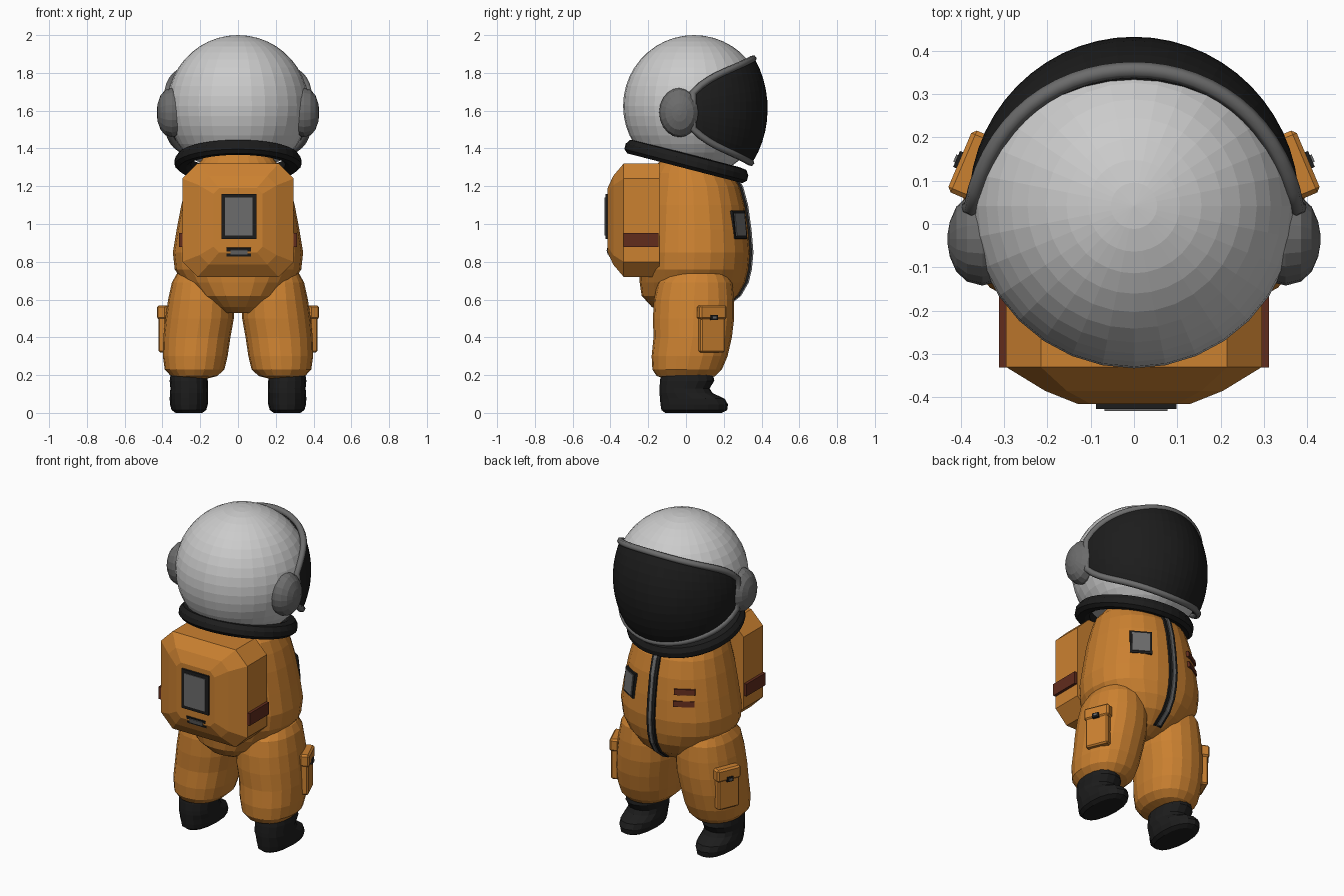
import bpy, bmesh
from math import sin, cos, pi, radians, sqrt, copysign
from mathutils import Vector, Matrix

if "Cube" in bpy.data.objects:
    bpy.data.objects.remove(bpy.data.objects["Cube"])


def mat(name, r, g, b):
    m = bpy.data.materials.new(name)
    m.diffuse_color = (r, g, b, 1)
    m.use_nodes = True
    m.node_tree.nodes["Principled BSDF"].inputs["Base Color"].default_value = m.diffuse_color
    return m


ORANGE = mat("orange_fabric", 0.60, 0.22, 0.03)
BLACK = mat("black_rubber", 0.012, 0.012, 0.012)
RED = mat("dark_red", 0.12, 0.025, 0.012)
GREY = mat("mid_grey", 0.15, 0.15, 0.15)
LIGHT = mat("light_grey", 0.55, 0.55, 0.55)


def finish(name, bm, material):
    bmesh.ops.recalc_face_normals(bm, faces=bm.faces)
    me = bpy.data.meshes.new(name)
    bm.to_mesh(me)
    bm.free()
    ob = bpy.data.objects.new(name, me)
    bpy.context.collection.objects.link(ob)
    me.materials.append(material)
    return ob


def loft(name, rings, material):
    """Skin a stack of equal-length closed rings and cap both ends."""
    bm = bmesh.new()
    vs = [[bm.verts.new(p) for p in r] for r in rings]
    n = len(vs[0])
    for a, b in zip(vs, vs[1:]):
        for i in range(n):
            j = (i + 1) % n
            bm.faces.new((a[i], a[j], b[j], b[i]))
    bm.faces.new(vs[0])
    bm.faces.new(vs[-1])
    return finish(name, bm, material)


def oval(z, x0, x1, y0, y1, n=24, p=2.2):
    """Superellipse ring filling the given x and y range at height z."""
    def f(c):
        return copysign(abs(c) ** (2 / p), c) if abs(c) > 1e-6 else 0
    cx, cy, rx, ry = (x0 + x1) / 2, (y0 + y1) / 2, (x1 - x0) / 2, (y1 - y0) / 2
    return [(cx + rx * f(cos(2 * pi * i / n)), cy + ry * f(sin(2 * pi * i / n)), z) for i in range(n)]


def plate(name, loc, size, material, yaw=0, tilt=0, bevel=0):
    """Box with its face along local y, yawed about z and tilted about x."""
    bm = bmesh.new()
    bmesh.ops.create_cube(bm, size=1, matrix=Matrix.Diagonal((*size, 1)))
    if bevel:
        bmesh.ops.bevel(bm, geom=bm.edges[:], offset=bevel, segments=1, affect='EDGES')
    m = Matrix.Translation(loc) @ Matrix.Rotation(radians(yaw), 4, 'Z') @ Matrix.Rotation(radians(tilt), 4, 'X')
    bm.transform(m)
    return finish(name, bm, material)


# Torso: z, half width, back y, front y
torso = [(1.38, .16, -.10, .12), (1.33, .20, -.14, .16), (1.27, .25, -.19, .24),
         (1.20, .275, -.21, .285), (1.10, .30, -.23, .312), (0.97, .325, -.24, .33),
         (0.85, .345, -.25, .34), (0.76, .335, -.25, .332), (0.69, .29, -.245, .315),
         (0.62, .225, -.235, .275), (0.56, .14, -.18, .20), (0.53, .10, -.12, .13)]
loft("torso", [oval(z, -w, w, a, b) for z, w, a, b in torso], ORANGE)

# Zip strip following the belly, with a grey centre line
for name, w, d, m in (("zip_strip", .026, .010, BLACK), ("zip_line", .010, .017, GREY)):
    loft(name, [[(-w, f - .03, z), (w, f - .03, z), (w, f + d, z), (-w, f + d, z)]
                for z, _, _, f in torso[2:11]], m)

# Helmet: sphere cut on the tilted collar plane
TILT = radians(14.5)
bm = bmesh.new()
bmesh.ops.create_uvsphere(bm, u_segments=32, v_segments=22, radius=.375,
                          matrix=Matrix.Translation((0, .042, 1.625)))
res = bmesh.ops.bisect_plane(bm, geom=bm.verts[:] + bm.edges[:] + bm.faces[:], plane_co=(0, 0, 1.365),
                             plane_no=(0, sin(TILT), cos(TILT)), clear_inner=True)
bmesh.ops.holes_fill(bm, edges=[e for e in bm.edges if e.is_boundary])
finish("helmet", bm, LIGHT)

# Collar ring
rings = []
bm = bmesh.new()
prof = [(.25, -.02), (.25, .025), (.28, .04), (.318, .035), (.335, .01), (.335, -.02), (.315, -.038), (.275, -.036)]
N = 36
grid = [[bm.verts.new((r * cos(2 * pi * i / N), r * sin(2 * pi * i / N), h)) for r, h in prof] for i in range(N)]
for i in range(N):
    for j in range(len(prof)):
        a, b, k = grid[i], grid[(i + 1) % N], (j + 1) % len(prof)
        bm.faces.new((a[j], b[j], b[k], a[k]))
bm.transform(Matrix.Translation((0, .003, 1.332)) @ Matrix.Rotation(-TILT, 4, 'X'))
finish("collar_ring", bm, BLACK)


# Visor: curved shell, u sweeps side to side and v bottom to top (both -1..1)
def visor_point(u, v):
    phi = u * pi / 2
    z = 1.60 + v * (.145 + .13 * cos(phi)) * (1 - .35 * abs(u) ** 10)
    r = sqrt(.387 ** 2 - (.83 * (z - 1.61)) ** 2)
    return Vector((.985 * r * sin(phi), .045 + r * cos(phi), z))


NU, NV = 28, 10
bm = bmesh.new()
g = [[bm.verts.new(visor_point(2 * i / NU - 1, 2 * j / NV - 1)) for j in range(NV + 1)] for i in range(NU + 1)]
for i in range(NU):
    for j in range(NV):
        bm.faces.new((g[i][j], g[i][j + 1], g[i + 1][j + 1], g[i + 1][j]))
visor = finish("visor", bm, BLACK)
if visor.data.polygons[(NU // 2) * NV + 5].normal.y < 0:
    visor.data.flip_normals()
solid = visor.modifiers.new("thickness", 'SOLIDIFY')
solid.thickness = .045
solid.offset = -1

# Visor rim: tube round the visor outline
path = [visor_point(2 * i / NU - 1, 1) for i in range(NU + 1)]
path += [visor_point(1, v) for v in (.5, 0, -.5)]
path += [visor_point(1 - 2 * i / NU, -1) for i in range(NU + 1)]
path += [visor_point(-1, v) for v in (-.5, 0, .5)]
cu = bpy.data.curves.new("visor_rim", 'CURVE')
cu.dimensions = '3D'
cu.bevel_depth = .019
cu.bevel_resolution = 1
sp = cu.splines.new('POLY')
sp.points.add(len(path) - 1)
for pt, co in zip(sp.points, path):
    pt.co = (*(co + Vector((0, -.008, 0))), 1)
sp.use_cyclic_u = True
cu.materials.append(GREY)
bpy.context.collection.objects.link(bpy.data.objects.new("visor_rim", cu))

# Backpack: chamfered octagon sections stepping back to a flat panel
pack = []
for y, hx, hz, c in ((-.14, .295, .30, .08), (-.33, .295, .30, .08), (-.385, .205, .235, .05), (-.415, .13, .17, .03)):
    q = [(hx, hz - c), (hx - c, hz), (c - hx, hz), (-hx, hz - c), (-hx, c - hz), (c - hx, -hz), (hx - c, -hz), (hx, c - hz)]
    pack.append([(x, y, 1.02 + z) for x, z in q])
loft("backpack", pack, ORANGE)
plate("pack_panel_frame", (.005, -.415, 1.04), (.185, .024, .24), BLACK)
plate("pack_panel", (.005, -.42, 1.04), (.145, .022, .20), GREY)
plate("pack_vent_frame", (.005, -.402, .853), (.13, .024, .048), BLACK, tilt=15)
plate("pack_vent", (.005, -.407, .853), (.09, .022, .026), GREY, tilt=15)

# Chest patch on one side, two stripes on the other
plate("chest_patch_frame", (.18, .272, .995), (.125, .032, .15), BLACK, yaw=-31, tilt=6)
plate("chest_patch", (.183, .277, .995), (.10, .032, .122), GREY, yaw=-31, tilt=6)
for i, z in enumerate((1.03, .96)):
    plate(f"chest_stripe_{i + 1}", (-.18, .270 + .008 * i, z), (.12, .032, .034), RED, yaw=31, tilt=6)

# Leg and boot cross-sections: z, x min, x max, y min, y max
leg = [(.755, .12, .29, -.04, .16), (.735, .08, .325, -.10, .215), (.69, .04, .35, -.15, .245),
       (.60, .02, .37, -.17, .255), (.50, .022, .385, -.175, .255), (.40, .04, .395, -.172, .243),
       (.30, .055, .398, -.182, .22), (.23, .072, .388, -.178, .19), (.195, .11, .355, -.155, .155),
       (.18, .17, .33, -.11, .12)]
boot = [(.22, .17, .355, -.13, .14), (.17, .16, .362, -.138, .15), (.13, .16, .358, -.14, .125),
        (.105, .158, .36, -.14, .14), (.075, .158, .362, -.138, .205), (.045, .16, .36, -.135, .222),
        (.015, .168, .352, -.13, .218), (0, .19, .33, -.11, .19)]


def mirrored(ring, s):
    return [(s * x, y, z) for x, y, z in ring]


for side, s in (("right", 1), ("left", -1)):
    loft(f"{side}_leg", [mirrored(oval(*r, n=20), s) for r in leg], ORANGE)
    loft(f"{side}_boot", [mirrored(oval(*r, n=16), s) for r in boot], BLACK)
    # Thigh pocket with flap and buckle
    yaw = -67 * s
    plate(f"{side}_pocket", (s * .375, .135, .42), (.14, .045, .20), ORANGE, yaw, bevel=.008)
    plate(f"{side}_pocket_flap", (s * .376, .137, .532), (.155, .056, .075), ORANGE, yaw, bevel=.01)
    plate(f"{side}_pocket_buckle", (s * .402, .147, .505), (.04, .016, .028), BLACK, yaw)
    plate(f"{side}_pocket_clasp", (s * .406, .149, .505), (.018, .016, .012), GREY, yaw)
    # Pack strap
    plate(f"{side}_pack_strap", (s * .298, -.238, .915), (.028, .186, .075), RED)
    # Domed ear cap turned about the x axis
    dome = [(.30, .095), (.35, .107), (.385, .098), (.41, .075), (.425, .04), (.43, .012)]
    loft(f"{side}_ear_cap", [[(s * x, -.035 + r * cos(2 * pi * i / 20), 1.59 + 1.22 * r * sin(2 * pi * i / 20))
                              for i in range(20)] for x, r in dome], GREY)
